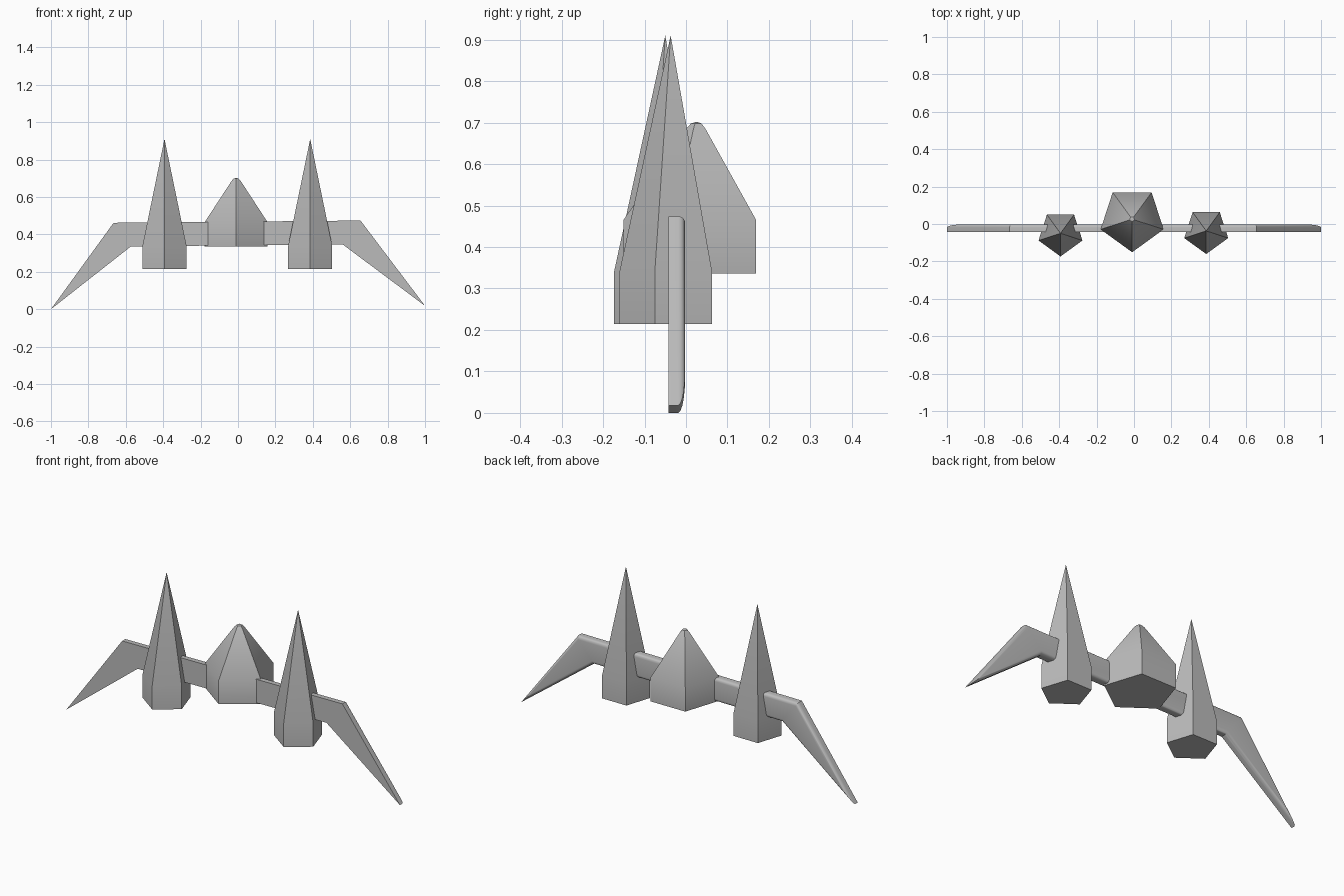
import bpy
import bmesh
from math import sin, cos, pi, radians
from mathutils import Vector

cube = bpy.data.objects.get("Cube")
if cube:
    bpy.data.objects.remove(cube, do_unlink=True)

grey = bpy.data.materials.new("plain grey")
grey.use_nodes = True
colour = (0.5, 0.5, 0.5, 1)
grey.diffuse_color = colour
grey.node_tree.nodes["Principled BSDF"].inputs["Base Color"].default_value = colour


def finish(name, bm):
    """Turn a bmesh into a named object with sharp edges kept."""
    bmesh.ops.recalc_face_normals(bm, faces=bm.faces)
    mesh = bpy.data.meshes.new(name)
    bm.to_mesh(mesh)
    bm.free()
    mesh.materials.append(grey)
    obj = bpy.data.objects.new(name, mesh)
    bpy.context.collection.objects.link(obj)
    bpy.ops.object.select_all(action="DESELECT")
    obj.select_set(True)
    bpy.context.view_layer.objects.active = obj
    bpy.ops.object.shade_smooth_by_angle(angle=radians(30))
    return obj


def loft(bm, rings):
    """Bridge rings of equal length and return their vertices."""
    loops = [[bm.verts.new(p) for p in ring] for ring in rings]
    for a, b in zip(loops, loops[1:]):
        for i in range(len(a)):
            j = (i + 1) % len(a)
            bm.faces.new((a[i], a[j], b[j], b[i]))
    return loops


def spire(name, x, y, profile, tip):
    """Pentagonal prism with a pointed roof, one corner facing forward."""
    bm = bmesh.new()
    angles = [2 * pi * k / 5 - pi / 2 for k in range(5)]
    loops = loft(bm, [[(x + r * cos(a), y + r * sin(a), z) for a in angles]
                      for r, z in profile])
    bm.faces.new(loops[0])
    apex = bm.verts.new((x, y, tip))
    top = loops[-1]
    for i in range(5):
        bm.faces.new((top[i], top[(i + 1) % 5], apex))
    return finish(name, bm)


def inset(points, d):
    """Move a counter-clockwise outline inwards with mitred corners."""
    result = []
    for i, p in enumerate(points):
        u = (p - points[i - 1]).normalized()
        v = (points[(i + 1) % len(points)] - p).normalized()
        n, m = Vector((-u.y, u.x)), Vector((-v.y, v.x))
        result.append(p + (n + m) * d / (1 + n.dot(m)))
    return result


# Two tall side spires
tower = [(0.1235, 0.214), (0.1235, 0.34)]
spire("right_spire", -0.393, -0.05, tower, 0.91)
spire("left_spire", 0.386, -0.037, tower, 0.91)

# Central body with a slightly blunted tip
spire("central_body", -0.01, 0.026,
      [(0.177, 0.336), (0.177, 0.465), (0.026, 0.685), (0.014, 0.698)], 0.702)

# Wing bar with drooping pointed ends: flat front, rounded back rim
outline = [Vector(p) for p in [(-1, 0), (-0.572, 0.336), (0.56, 0.346),
                               (1, 0.018), (0.655, 0.474), (-0.665, 0.462)]]
front, back, rim = -0.042, -0.002, 0.017
sections = [(front, 0)]
for k in range(6):
    a = k / 5 * pi / 2
    sections.append((back - rim + rim * sin(a), rim * (1 - cos(a))))
bm = bmesh.new()
ends = loft(bm, [[(p.x, y, p.y) for p in inset(outline, d)] for y, d in sections])
bm.faces.new(ends[0])
bm.faces.new(ends[-1])
finish("wing_bar", bm)
